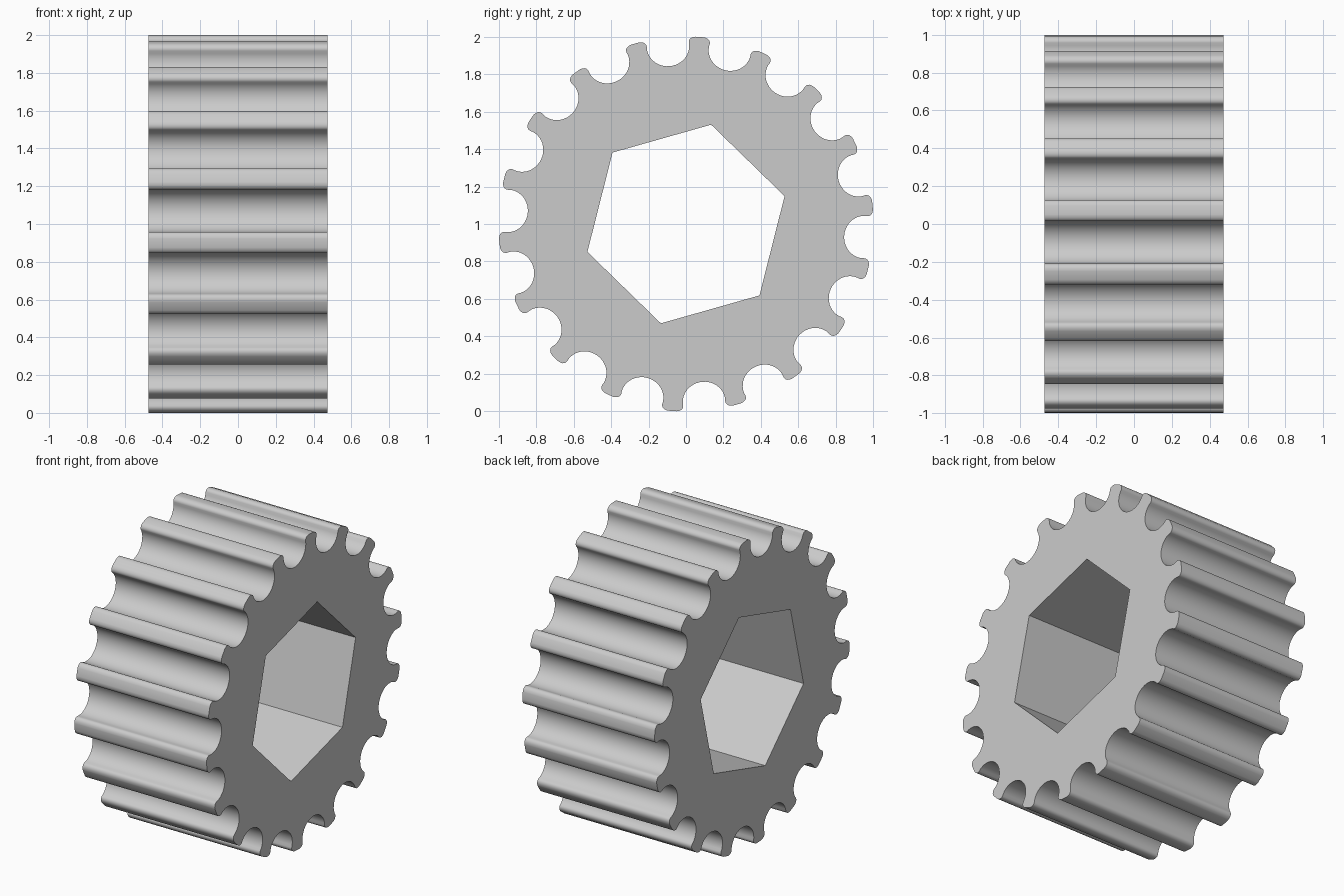
import bpy, bmesh
from math import sin, cos, pi, radians, asin

if "Cube" in bpy.data.objects:
    bpy.data.objects.remove(bpy.data.objects["Cube"])

TEETH = 18
WIDTH = 0.947
OUTER = 1.001
TOOTH_PHASE = radians(4.2)     # first tooth, measured from +z towards +y
HEX_R, HEX_PHASE = 0.547, radians(14.2)
HALF, LIP = 0.1447, 0.9895     # groove half width and radius at its lip


def groove_half():
    """Right half of one belt groove as (sideways, radial), lip to bottom."""
    pts = []
    for i in range(6):         # rounded tooth corner
        t = pi / 2 * i / 5
        pts.append((HALF - 0.032 * sin(t), LIP - 0.026 * (1 - cos(t))))
    for i in range(11):        # round groove floor
        t = radians(3) + radians(87) * i / 10
        pts.append((0.1135 * cos(t), 0.953 - 0.106 * sin(t)))
    return pts


def place(side, radial, a):
    """Turn a groove point by angle a about the axle."""
    return (-WIDTH / 2,
            radial * sin(a) + side * cos(a),
            1 + radial * cos(a) - side * sin(a))


# toothed outline
right = groove_half()
groove = [(-s, r) for s, r in right] + right[-2::-1]
step = 2 * pi / TEETH
outline = []
for k in range(TEETH):
    a = TOOTH_PHASE + k * step
    tip = step / 2 - asin(HALF)
    for f in (-0.8, 0, 0.8):   # tooth tip
        outline.append(place(0, OUTER, a + f * tip))
    outline += [place(s, r, a + step / 2) for s, r in groove]

# hexagonal bore
bore = [place(0, HEX_R, HEX_PHASE + k * pi / 3) for k in range(6)]

# fill between the two loops and extrude along the axle
bm = bmesh.new()
edges = []
for loop in (outline, bore):
    vs = [bm.verts.new(p) for p in loop]
    edges += [bm.edges.new((v, vs[(i + 1) % len(vs)])) for i, v in enumerate(vs)]
bmesh.ops.triangle_fill(bm, edges=edges, use_beauty=True)
res = bmesh.ops.extrude_face_region(bm, geom=bm.faces[:], use_keep_orig=True)
moved = [g for g in res["geom"] if isinstance(g, bmesh.types.BMVert)]
bmesh.ops.translate(bm, verts=moved, vec=(WIDTH, 0, 0))
bmesh.ops.recalc_face_normals(bm, faces=bm.faces[:])

mesh = bpy.data.meshes.new("toothed_pulley")
bm.to_mesh(mesh)
bm.free()
pulley = bpy.data.objects.new("toothed_pulley", mesh)
bpy.context.collection.objects.link(pulley)
bpy.context.view_layer.objects.active = pulley
pulley.select_set(True)
bpy.ops.object.shade_smooth_by_angle(angle=radians(30))
